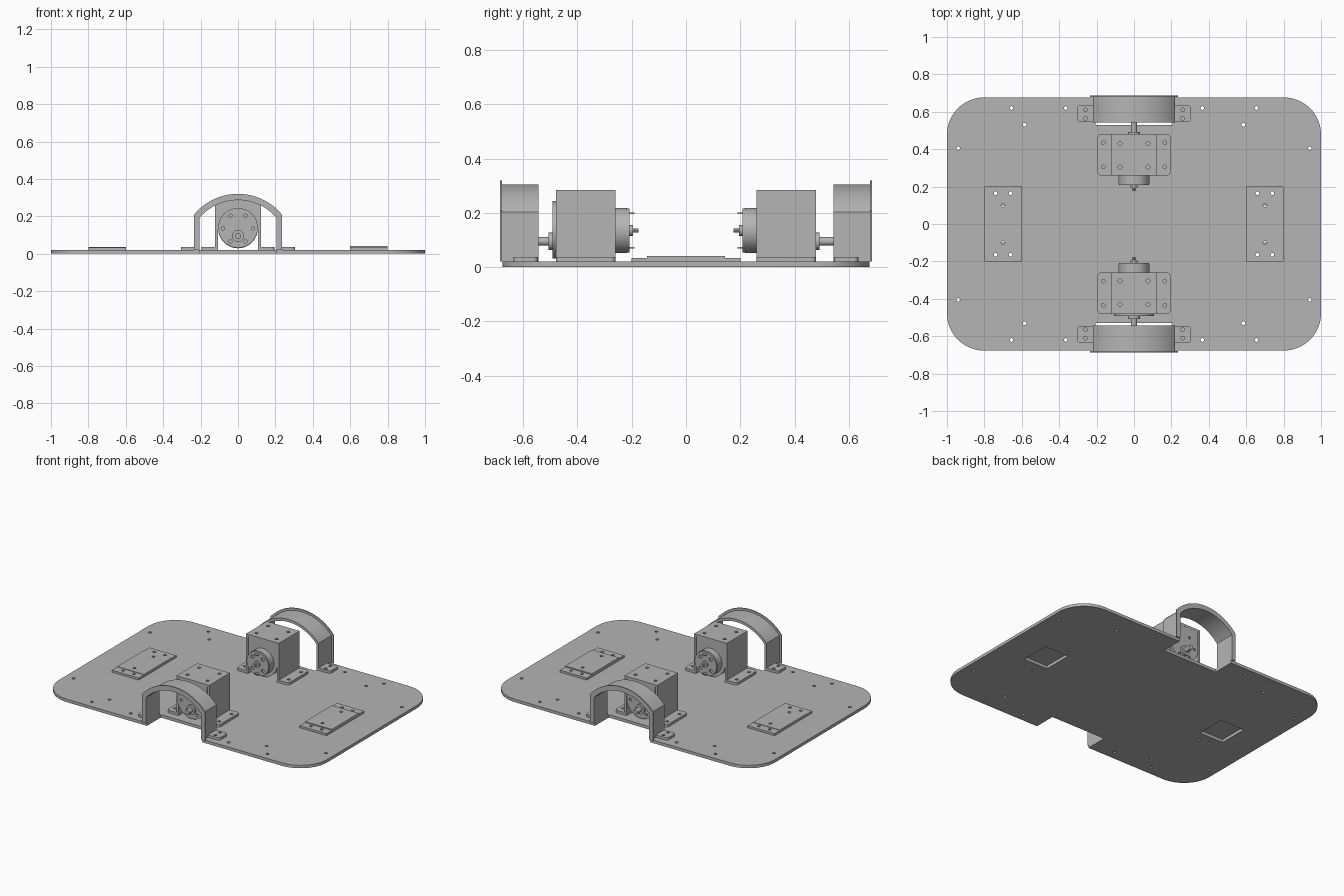
import bpy, bmesh
from math import sin, cos, asin, pi
from mathutils import Vector

cube = bpy.data.objects.get("Cube")
if cube:
    bpy.data.objects.remove(cube, do_unlink=True)

grey = bpy.data.materials.new("plain grey")
grey.use_nodes = True
tone = (0.46, 0.46, 0.46, 1)
grey.diffuse_color = tone
grey.node_tree.nodes["Principled BSDF"].inputs["Base Color"].default_value = tone
parts = []


def circle(x, y, r, n=32):
    return [(x + r * cos(2 * pi * i / n), y + r * sin(2 * pi * i / n)) for i in range(n)]


def hole(x, y, r=0.01):
    return circle(x, y, r, 12)


def rect(x0, x1, y0, y1):
    return [(x0, y0), (x1, y0), (x1, y1), (x0, y1)]


def rounded(points, radius, which, n=10):
    """Round the chosen right-angle corners of a polygon."""
    out = []
    for i, p in enumerate(points):
        p = Vector(p)
        if i not in which:
            out.append(tuple(p))
            continue
        u = (Vector(points[i - 1]) - p).normalized()
        v = (Vector(points[(i + 1) % len(points)]) - p).normalized()
        c = p + radius * (u + v)
        for k in range(n + 1):
            t = pi / 2 * k / n
            out.append(tuple(c - radius * (v * cos(t) + u * sin(t))))
    return out


def extrude(name, loops, a, b, axis="z"):
    """Extrude an outline (further loops are holes) from a to b along z or y."""
    curve = bpy.data.curves.new(name, "CURVE")
    curve.dimensions = "2D"
    curve.fill_mode = "BOTH"
    curve.extrude = abs(b - a) / 2
    for loop in loops:
        s = curve.splines.new("POLY")
        s.points.add(len(loop) - 1)
        for pt, (x, y) in zip(s.points, loop):
            pt.co = (x, y, 0, 1)
        s.use_cyclic_u = True
    temp = bpy.data.objects.new(name, curve)
    bpy.context.collection.objects.link(temp)
    bpy.context.view_layer.update()
    deps = bpy.context.evaluated_depsgraph_get()
    mesh = bpy.data.meshes.new_from_object(temp.evaluated_get(deps))
    bpy.data.objects.remove(temp, do_unlink=True)
    bm = bmesh.new()
    bm.from_mesh(mesh)
    bmesh.ops.remove_doubles(bm, verts=bm.verts, dist=0.00005)
    bmesh.ops.recalc_face_normals(bm, faces=bm.faces)
    bm.to_mesh(mesh)
    bm.free()
    mesh.materials.clear()
    mesh.materials.append(grey)
    obj = bpy.data.objects.new(name, mesh)
    bpy.context.collection.objects.link(obj)
    mid = (a + b) / 2
    if axis == "y":
        obj.rotation_euler.x = pi / 2
        obj.location.y = mid
    else:
        obj.location.z = mid
    parts.append(obj)
    return obj


def arch(r, half, base):
    """Left-to-right path of an arched doorway shape."""
    m = asin(half / r)
    n = 32
    arc = [(r * sin(m - 2 * m * i / n), 0.015 + r * cos(m - 2 * m * i / n)) for i in range(n + 1)]
    return [(half, base)] + arc + [(-half, base)]


# Base plate with wheel notches, caster openings and screw holes
W, D, NX, NY, T = 1.0, 0.677, 0.205, 0.53, 0.02
outline = [(-W, -D), (-NX, -D), (-NX, -NY), (NX, -NY), (NX, -D), (W, -D),
           (W, D), (NX, D), (NX, NY), (-NX, NY), (-NX, D), (-W, D)]
loops = [rounded(outline, 0.2, (0, 5, 6, 11), 16)]
for sx in (1, -1):
    loops.append(rect(sx * 0.7 - 0.09, sx * 0.7 + 0.09, -0.1, 0.1))
    for sy in (1, -1):
        for x, y in ((0.655, 0.62), (0.585, 0.53), (0.94, 0.405), (0.365, 0.62)):
            loops.append(hole(sx * x, sy * y))
        loops += [hole(sx * 0.7 + dx, sy * 0.165) for dx in (0.04, -0.04)]
extrude("base_plate", loops, 0, T)

# Caster mounting pads with a slightly raised middle
for sx, side, top in ((1, "left", 0.041), (-1, "right", 0.037)):
    cx = sx * 0.7
    ends = [hole(cx + dx, y) for dx in (0.04, -0.04) for y in (0.165, -0.165)]
    mids = [hole(cx, y) for y in (0.1, -0.1)]
    extrude(side + "_caster_pad", [rect(cx - 0.1, cx + 0.1, -0.2, 0.2)] + ends + mids, T, 0.034)
    extrude(side + "_caster_pad_middle", [rect(cx - 0.1, cx + 0.1, -0.143, 0.143)] + mids, 0.034, top)

FLANGE = 0.037
AXIS = 0.135   # motor centre height
SHAFT = 0.095  # output shaft height
for s, end in ((-1, "front"), (1, "back")):
    # Wheel fender: arched band plus thin outer rim
    inner = arch(0.272, NX, T)[::-1]
    extrude(end + "_fender", [arch(0.29, 0.22, T) + inner], s * 0.543, s * 0.68, "y")
    extrude(end + "_fender_rim", [arch(0.305, 0.235, T) + inner], s * 0.679, s * 0.686, "y")
    for sx in (1, -1):
        side = "left" if sx > 0 else "right"
        # Fender foot
        foot = [(sx * 0.215, s * 0.545), (sx * 0.305, s * 0.545),
                (sx * 0.305, s * 0.635), (sx * 0.215, s * 0.635)]
        extrude(f"{end}_{side}_fender_foot",
                [rounded(foot, 0.018, (1, 2), 6)] + [hole(sx * 0.26, s * y) for y in (0.565, 0.61)],
                T, FLANGE)
        # Motor bracket wall and flange
        extrude(f"{end}_{side}_bracket_wall",
                [rect(*sorted((sx * 0.107, sx * 0.122)), *sorted((s * 0.26, s * 0.48)))], T, 0.285)
        flange = [(sx * 0.12, s * 0.26), (sx * 0.195, s * 0.26),
                  (sx * 0.195, s * 0.48), (sx * 0.12, s * 0.48)]
        extrude(f"{end}_{side}_bracket_flange",
                [rounded(flange, 0.018, (1, 2), 6)] + [hole(sx * 0.165, s * y) for y in (0.305, 0.435)],
                T, FLANGE)
    # Bracket top
    extrude(end + "_bracket_top",
            [rect(-0.107, 0.107, *sorted((s * 0.26, s * 0.48)))] +
            [hole(x, s * y, 0.011) for x in (0.075, -0.075) for y in (0.305, 0.43)], 0.27, 0.285)

    # Gearbox with round underside and a ring of screw holes
    r = 0.106
    body = [(r * cos(t), AXIS - r * sin(t)) for t in (pi * i / 24 for i in range(25))]
    body += [(-r, 0.27), (r, 0.27)]
    screws = [hole(0.08 * cos(pi * k / 3), AXIS + 0.08 * sin(pi * k / 3), 0.009) for k in range(6)]
    extrude(end + "_gearbox", [body], s * 0.264, s * 0.47, "y")
    extrude(end + "_gearbox_face", [body] + screws, s * 0.47, s * 0.479, "y")
    face = 0.479
    if s < 0:
        extrude("front_gearbox_cover", [circle(0, AXIS + 0.003, r, 48)] + screws, -0.479, -0.493, "y")
        face = 0.493
    # Output shaft and its collar
    extrude(end + "_shaft_collar", [circle(0, SHAFT, 0.032)], s * face, s * (face + 0.014), "y")
    extrude(end + "_shaft", [circle(0, SHAFT, 0.016, 24)], s * face, s * 0.543, "y")

    # Motor can, vented end cap, rear bearing and terminals
    vents = [hole(0.055 * cos(pi * k / 2 + pi / 4), AXIS + 0.055 * sin(pi * k / 2 + pi / 4), 0.012)
             for k in range(4)]
    extrude(end + "_motor_can", [circle(0, AXIS, 0.083, 48)], s * 0.217, s * 0.265, "y")
    extrude(end + "_motor_cap", [circle(0, AXIS, 0.081, 48)] + vents, s * 0.208, s * 0.217, "y")
    extrude(end + "_motor_bearing", [circle(0, AXIS, 0.02, 24)], s * 0.195, s * 0.209, "y")
    extrude(end + "_motor_tip", [circle(0, AXIS, 0.007, 12)], s * 0.176, s * 0.196, "y")
    for dz in (0.064, -0.064):
        extrude(end + "_motor_terminal",
                [rect(-0.012, 0.012, AXIS + dz - 0.003, AXIS + dz + 0.003)], s * 0.19, s * 0.209, "y")

# Smooth the curved walls while keeping edges sharp
bpy.ops.object.select_all(action="DESELECT")
for obj in parts:
    obj.select_set(True)
bpy.context.view_layer.objects.active = parts[0]
bpy.ops.object.shade_smooth_by_angle(angle=pi / 6)
